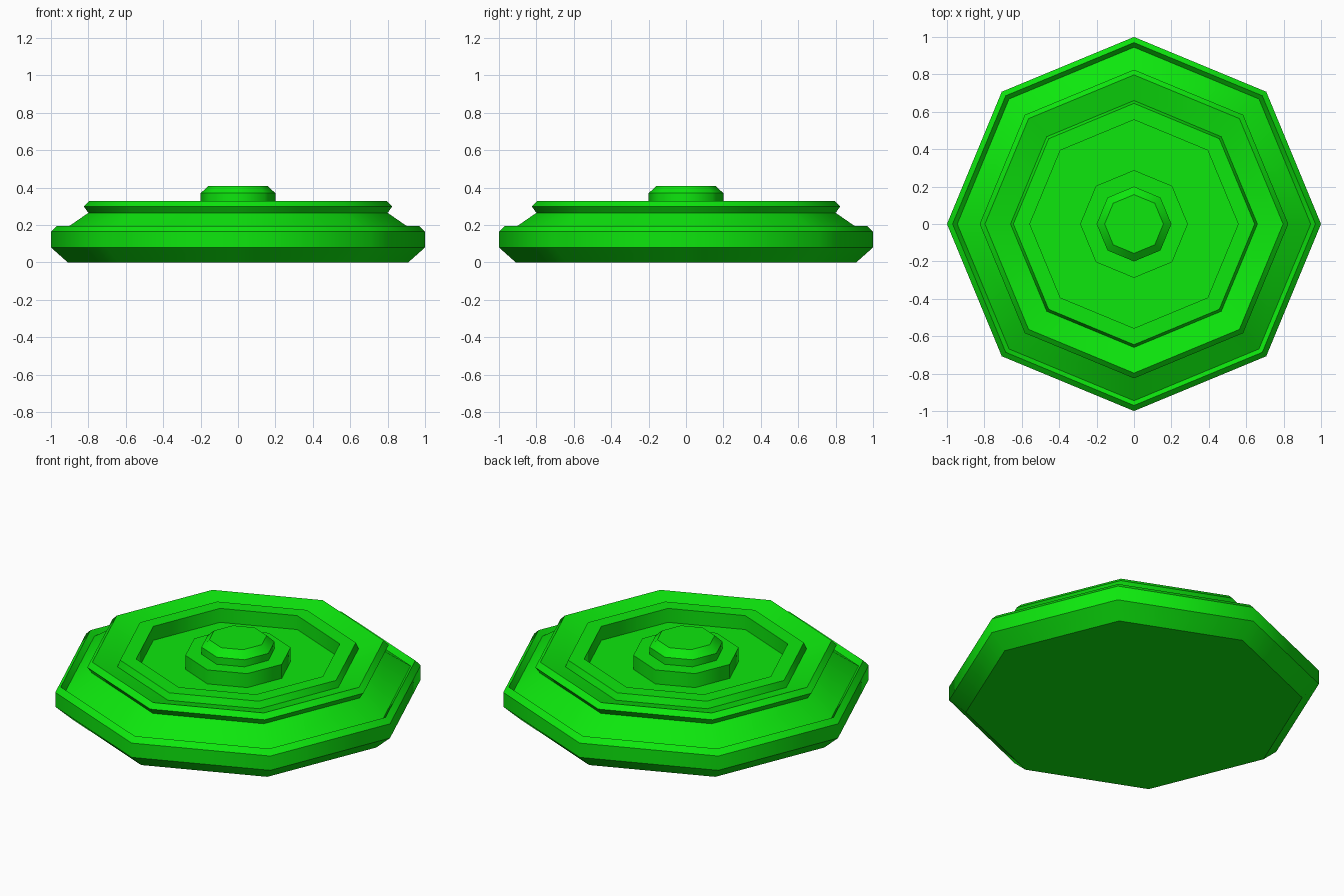
import bpy, bmesh
from math import cos, sin, pi

if "Cube" in bpy.data.objects:
    bpy.data.objects.remove(bpy.data.objects["Cube"])

SIDES = 8

green = bpy.data.materials.new("green")
green.diffuse_color = (0.004, 0.8, 0.004, 1)
green.use_nodes = True
green.node_tree.nodes["Principled BSDF"].inputs["Base Color"].default_value = green.diffuse_color


def lathe(name, profile):
    """Revolve (radius, z) points, bottom to top, into a closed octagonal solid."""
    bm = bmesh.new()
    rings = [[bm.verts.new((r * cos(2 * pi * i / SIDES), r * sin(2 * pi * i / SIDES), z))
              for i in range(SIDES)] for r, z in profile]
    for low, high in zip(rings, rings[1:]):
        for i in range(SIDES):
            j = (i + 1) % SIDES
            bm.faces.new((low[i], low[j], high[j], high[i]))
    bm.faces.new(rings[0][::-1])
    bm.faces.new(rings[-1])
    # Soft shading around the turn, crisp edges along the profile
    for f in bm.faces:
        f.smooth = True
    for ring in rings:
        for i in range(SIDES):
            bm.edges.get((ring[i], ring[(i + 1) % SIDES])).smooth = False
    mesh = bpy.data.meshes.new(name)
    bm.to_mesh(mesh)
    bm.free()
    mesh.materials.append(green)
    obj = bpy.data.objects.new(name, mesh)
    bpy.context.collection.objects.link(obj)
    return obj


# Main body: chamfered base, grooved rim, sloped shoulder, lip, raised ring, recess
lathe("body", [
    (0.91, 0.0), (1.0, 0.08), (1.0, 0.165), (0.97, 0.195),
    (0.945, 0.165), (0.80, 0.265), (0.825, 0.30), (0.797, 0.328),
    (0.66, 0.29), (0.645, 0.328), (0.557, 0.328), (0.557, 0.245),
])

# Stepped hub in the middle of the recess
lathe("hub", [
    (0.288, 0.22), (0.288, 0.328), (0.20, 0.328), (0.20, 0.37), (0.157, 0.41),
])
